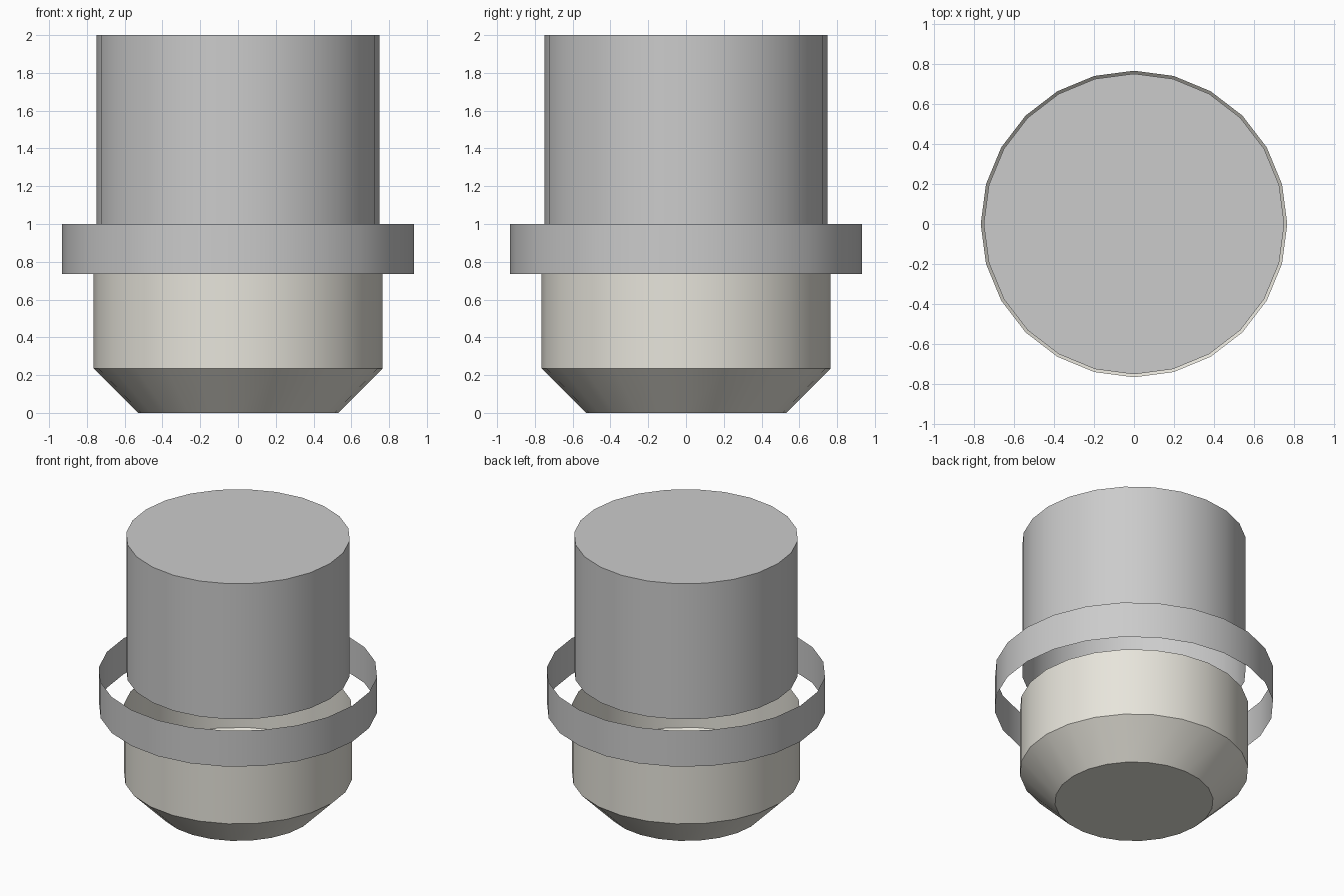
import bpy, bmesh
from math import cos, sin, tau

if "Cube" in bpy.data.objects:
    bpy.data.objects.remove(bpy.data.objects["Cube"])

SIDES = 24


def lathe(name, profile, cap_bottom=False, cap_top=False, material=None):
    """Spin a list of (radius, z) points into a thin open shell with optional caps."""
    bm = bmesh.new()
    rings = [[bm.verts.new((r * cos(tau * i / SIDES), r * sin(tau * i / SIDES), z))
              for i in range(SIDES)] for r, z in profile]
    for low, high in zip(rings, rings[1:]):
        for i in range(SIDES):
            j = (i + 1) % SIDES
            bm.faces.new((low[i], low[j], high[j], high[i]))
    if cap_bottom:
        bm.faces.new(rings[0][::-1])
    if cap_top:
        bm.faces.new(rings[-1])
    mesh = bpy.data.meshes.new(name)
    bm.to_mesh(mesh)
    bm.free()
    obj = bpy.data.objects.new(name, mesh)
    bpy.context.collection.objects.link(obj)
    if material:
        mesh.materials.append(material)
    # Smooth around the sides, sharp at caps and chamfer
    bpy.ops.object.select_all(action='DESELECT')
    obj.select_set(True)
    bpy.context.view_layer.objects.active = obj
    bpy.ops.object.shade_smooth_by_angle(angle=0.52)
    return obj


cream = bpy.data.materials.new("cream")
cream.diffuse_color = (0.80, 0.78, 0.71, 1)
cream.use_nodes = True
cream.node_tree.nodes["Principled BSDF"].inputs["Base Color"].default_value = cream.diffuse_color

# Lower cup: chamfered base, open at the top
lathe("lower_cup", [(0.53, 0), (0.765, 0.235), (0.765, 0.735)],
      cap_bottom=True, material=cream)

# Loose band around the gap: a single-sheet ring
lathe("band", [(0.933, 0.735), (0.933, 1.0)])

# Upper cylinder: closed on top, open underneath
lathe("upper_cylinder", [(0.75, 1.0), (0.75, 2.0)], cap_top=True)
